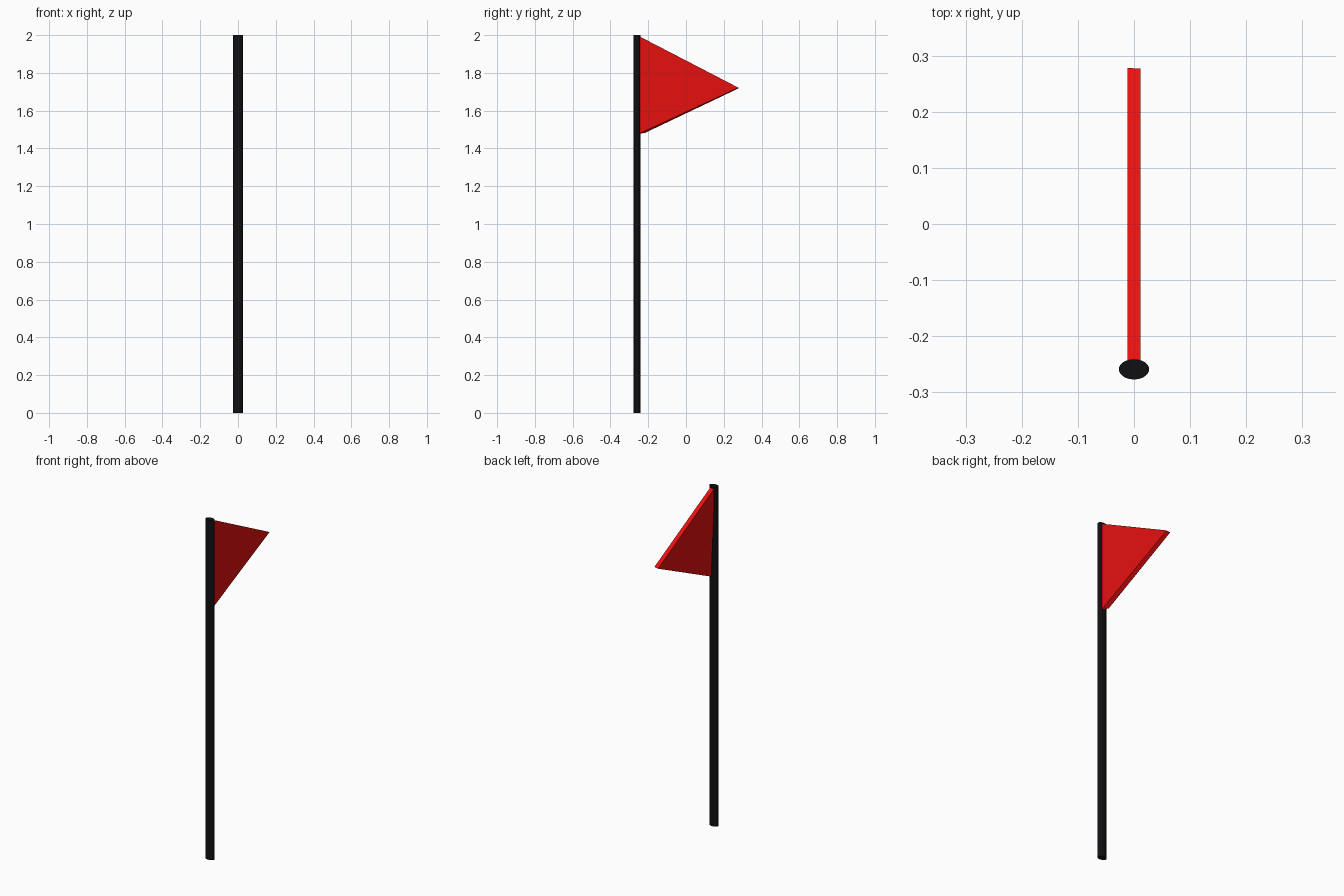
import bpy, bmesh

if "Cube" in bpy.data.objects:
    bpy.data.objects.remove(bpy.data.objects["Cube"])


def paint(obj, name, rgb):
    mat = bpy.data.materials.new(name)
    mat.diffuse_color = (*rgb, 1)
    mat.use_nodes = True
    mat.node_tree.nodes["Principled BSDF"].inputs["Base Color"].default_value = mat.diffuse_color
    obj.data.materials.append(mat)


# Pole: oval-section cylinder
bpy.ops.mesh.primitive_cylinder_add(vertices=32, radius=1, depth=2, location=(0, -0.259, 1))
pole = bpy.context.object
pole.name = "pole"
pole.scale = (0.027, 0.018, 1)
bpy.ops.object.transform_apply(location=False, rotation=False, scale=True)
bpy.ops.object.shade_smooth_by_angle()
paint(pole, "black", (0.005, 0.005, 0.006))

# Pennant: triangular slab, its two faces slightly skewed at the lower corner
half = 0.012
right_face = [(-0.25, 1.995), (-0.25, 1.478), (0.277, 1.722)]
left_face = [(-0.25, 1.992), (-0.218, 1.482), (0.278, 1.718)]
bm = bmesh.new()
a = [bm.verts.new((half, y, z)) for y, z in right_face]
b = [bm.verts.new((-half, y, z)) for y, z in left_face]
bm.faces.new(a)
bm.faces.new(b[::-1])
for i in range(3):
    j = (i + 1) % 3
    bm.faces.new((a[j], a[i], b[i], b[j]))
bmesh.ops.recalc_face_normals(bm, faces=bm.faces)
mesh = bpy.data.meshes.new("pennant")
bm.to_mesh(mesh)
bm.free()
pennant = bpy.data.objects.new("pennant", mesh)
bpy.context.collection.objects.link(pennant)
paint(pennant, "red", (0.8, 0.005, 0.005))
